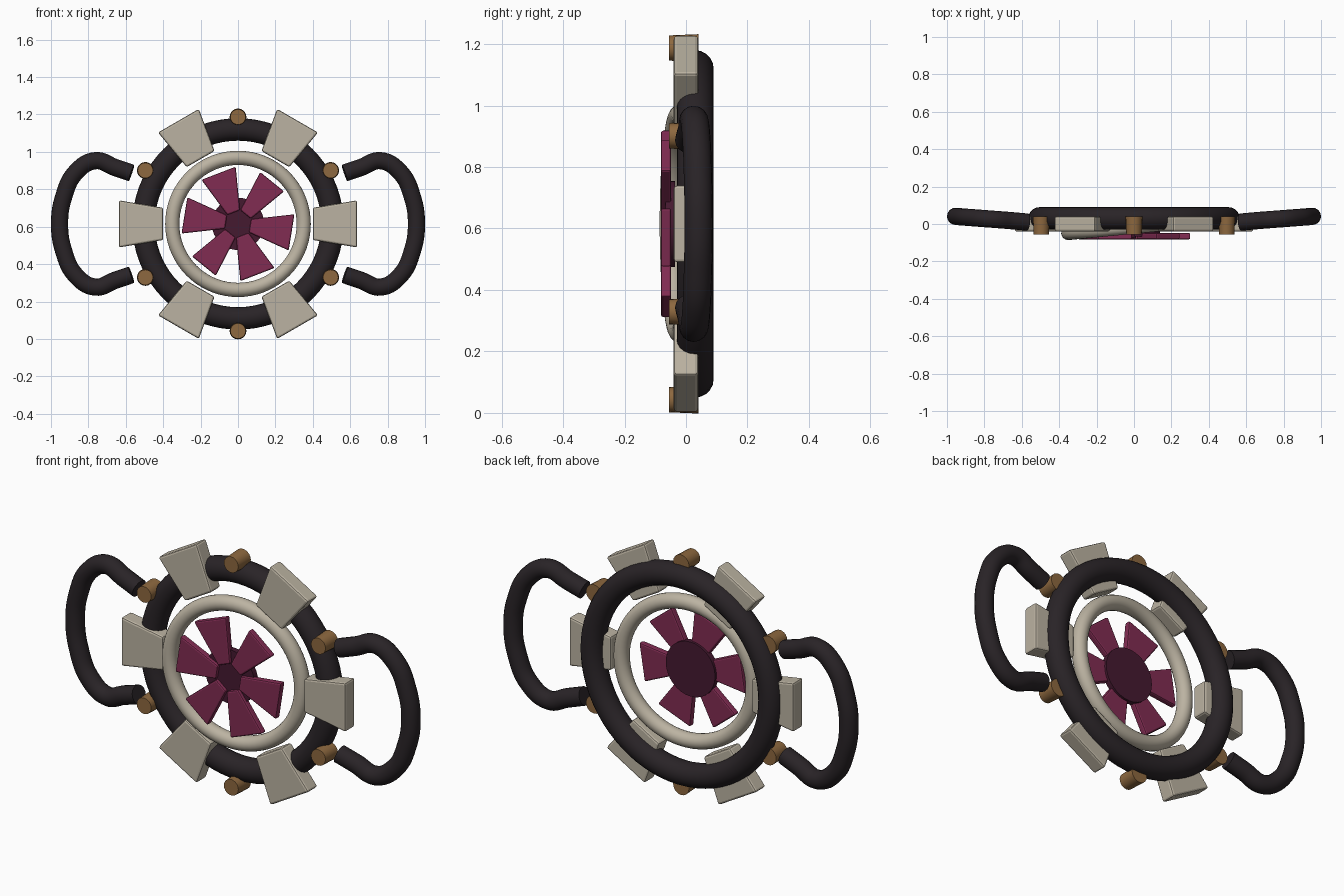
import bpy, bmesh
from math import radians, cos, sin, pi

if "Cube" in bpy.data.objects:
    bpy.data.objects.remove(bpy.data.objects["Cube"])

CZ = 0.615  # height of the wheel centre


def mat(name, rgb):
    m = bpy.data.materials.new(name)
    m.diffuse_color = (*rgb, 1)
    m.use_nodes = True
    m.node_tree.nodes["Principled BSDF"].inputs["Base Color"].default_value = m.diffuse_color
    return m


DARK = mat("dark rubber", (0.022, 0.017, 0.02))
BEIGE = mat("beige", (0.50, 0.45, 0.36))
PINK = mat("magenta", (0.22, 0.025, 0.085))
PLUM = mat("plum", (0.06, 0.01, 0.03))
BRASS = mat("brass", (0.27, 0.14, 0.05))


def finish(name, m, angle=35):
    ob = bpy.context.object
    ob.name = name
    ob.data.materials.append(m)
    bpy.ops.object.shade_smooth_by_angle(angle=radians(angle))
    return ob


def torus(name, m, major, minor, y, turn=0):
    bpy.ops.mesh.primitive_torus_add(
        major_radius=major, minor_radius=minor, major_segments=72, minor_segments=20,
        location=(0, y, CZ), rotation=(pi / 2, 0, radians(turn)))
    return finish(name, m)


def wedge(name, m, deg, r0, r1, w0, w1, y0, y1, bevel):
    """Tapered plate pointing outward from the wheel centre."""
    a = radians(deg)
    outline = [(r0, -w0), (r1, -w1), (r1, w1), (r0, w0)]
    bm = bmesh.new()
    face = bm.faces.new([bm.verts.new((r * cos(a) - w * sin(a), y0, CZ + r * sin(a) + w * cos(a)))
                         for r, w in outline])
    ext = bmesh.ops.extrude_face_region(bm, geom=[face])
    for v in ext["geom"]:
        if isinstance(v, bmesh.types.BMVert):
            v.co.y = y1
    bmesh.ops.recalc_face_normals(bm, faces=bm.faces)
    bmesh.ops.bevel(bm, geom=bm.edges[:], offset=bevel, segments=2, profile=0.5, affect='EDGES')
    me = bpy.data.meshes.new(name)
    bm.to_mesh(me)
    bm.free()
    ob = bpy.data.objects.new(name, me)
    bpy.context.collection.objects.link(ob)
    me.materials.append(m)


def disc(name, m, x, z, r_front, r_back, y0, y1, sides):
    """Round part along y, from y0 (front) to y1 (back)."""
    bpy.ops.mesh.primitive_cone_add(
        vertices=sides, radius1=r_back, radius2=r_front, depth=y1 - y0,
        location=(x, (y0 + y1) / 2, z), rotation=(pi / 2, 0, 0))
    return finish(name, m)


# Rings
torus("outer_ring", DARK, 0.505, 0.06, 0.03)
torus("inner_ring", BEIGE, 0.353, 0.038, -0.014, 5.5)

# Blocks and studs around the outer ring
for i in range(6):
    wedge(f"rim_block_{i}", BEIGE, 60 * i, 0.40, 0.637, 0.086, 0.126, -0.04, 0.04, 0.01)
    a = radians(30 + 60 * i)
    disc(f"stud_{i}", BRASS, 0.572 * cos(a), CZ + 0.572 * sin(a), 0.041, 0.045, -0.056, 0.04, 20)

# Fan blades and hub
for i in range(6):
    w = 0.082 if i in (1, 4) else 0.098
    wedge(f"fan_blade_{i}", PINK, -9 + 60 * i, 0.065, 0.29, 0.036, w, -0.082, -0.048, 0.008)
disc("fan_hub", PLUM, 0, CZ, 0.14, 0.14, -0.066, -0.036, 32)

# Side handles: half a path mirrored about the wheel's mid height
half = [(0.57, 0.01, 0.272), (0.658, 0.018, 0.302), (0.762, 0.026, 0.338),
        (0.868, 0.034, 0.275), (0.932, 0.039, 0.145)]
path = half + [(0.954, 0.041, 0)] + [(x, y, -z) for x, y, z in reversed(half)]
for side, label in ((1, "right"), (-1, "left")):
    cu = bpy.data.curves.new(f"{label}_handle", 'CURVE')
    cu.dimensions = '3D'
    cu.bevel_depth = 0.046
    cu.bevel_resolution = 6
    cu.resolution_u = 8
    cu.use_fill_caps = True
    sp = cu.splines.new('BEZIER')
    sp.bezier_points.add(len(path) - 1)
    for p, (x, y, z) in zip(sp.bezier_points, path):
        p.co = (side * x, y, CZ + z)
        p.handle_left_type = p.handle_right_type = 'AUTO'
    cu.materials.append(DARK)
    bpy.context.collection.objects.link(bpy.data.objects.new(f"{label}_handle", cu))
